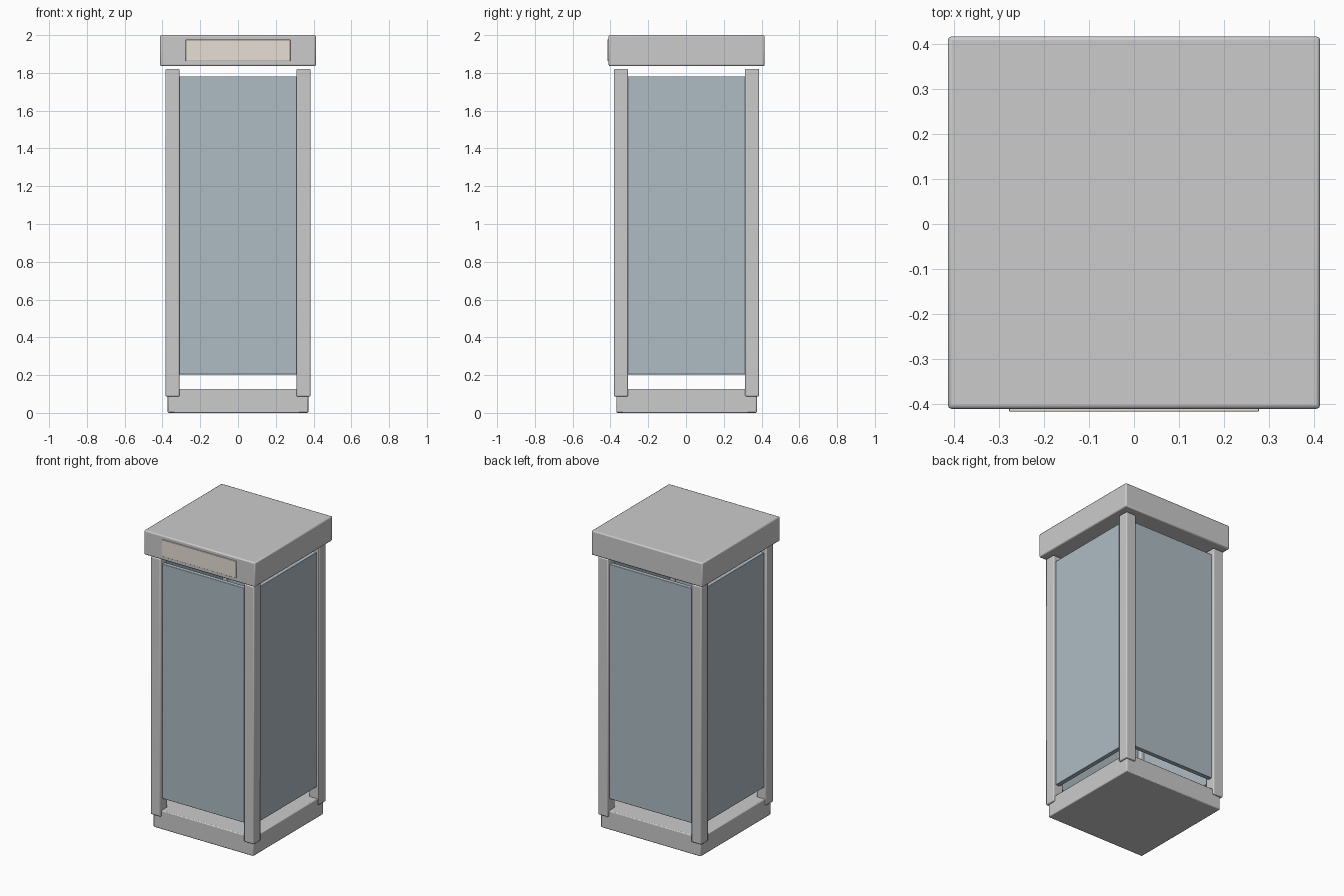
import bpy

if "Cube" in bpy.data.objects:
    bpy.data.objects.remove(bpy.data.objects["Cube"])


def material(name, color):
    m = bpy.data.materials.new(name)
    m.diffuse_color = (*color, 1)
    m.use_nodes = True
    m.node_tree.nodes["Principled BSDF"].inputs["Base Color"].default_value = m.diffuse_color
    return m


def box(name, lo, hi, bevel=0.006, mat=None):
    """Box between two corners with softly rounded edges."""
    bpy.ops.mesh.primitive_cube_add(
        size=1, location=[(a + b) / 2 for a, b in zip(lo, hi)])
    ob = bpy.context.object
    ob.name = name
    ob.scale = [b - a for a, b in zip(lo, hi)]
    bpy.ops.object.transform_apply(location=False, rotation=False, scale=True)
    mod = ob.modifiers.new("bevel", 'BEVEL')
    mod.width = bevel
    mod.segments = 2
    bpy.ops.object.shade_smooth_by_angle()
    if mat:
        ob.data.materials.append(mat)
    return ob


glass = material("glass", (0.42, 0.50, 0.55))
sign_mat = material("sign_face", (0.80, 0.74, 0.66))

CY = 0.003              # body sits slightly back, the sign projects in front
OUT, IN = 0.384, 0.31   # outer and inner faces of the posts

# plinth
box("base", (-0.372, CY - 0.372, 0), (0.372, CY + 0.372, 0.127))

# corner posts
for side_x, sx in (("left", -1), ("right", 1)):
    for side_y, sy in (("front", -1), ("back", 1)):
        x0, x1 = sorted((sx * IN, sx * OUT))
        y0, y1 = sorted((sy * IN, sy * OUT))
        box(f"{side_y}_{side_x}_post",
            (x0, y0 + CY, 0.087), (x1, y1 + CY, 1.821))

# glass panels between the posts, open at top and bottom
P0, P1, W = 0.335, 0.365, 0.312
for s, side_y, side_x in ((-1, "front", "left"), (1, "back", "right")):
    a, b = sorted((s * P0, s * P1))
    box(side_y + "_panel", (-W, a + CY, 0.204), (W, b + CY, 1.782), 0.003, glass)
    box(side_x + "_panel", (a, CY - W, 0.204), (b, CY + W, 1.782), 0.003, glass)

# roof slab with blank sign plate on the front
box("roof", (-0.413, CY - 0.413, 1.836), (0.413, CY + 0.413, 2.0), 0.008)
box("sign_plate", (-0.277, -0.416, 1.863), (0.277, -0.395, 1.976), 0.002, sign_mat)
